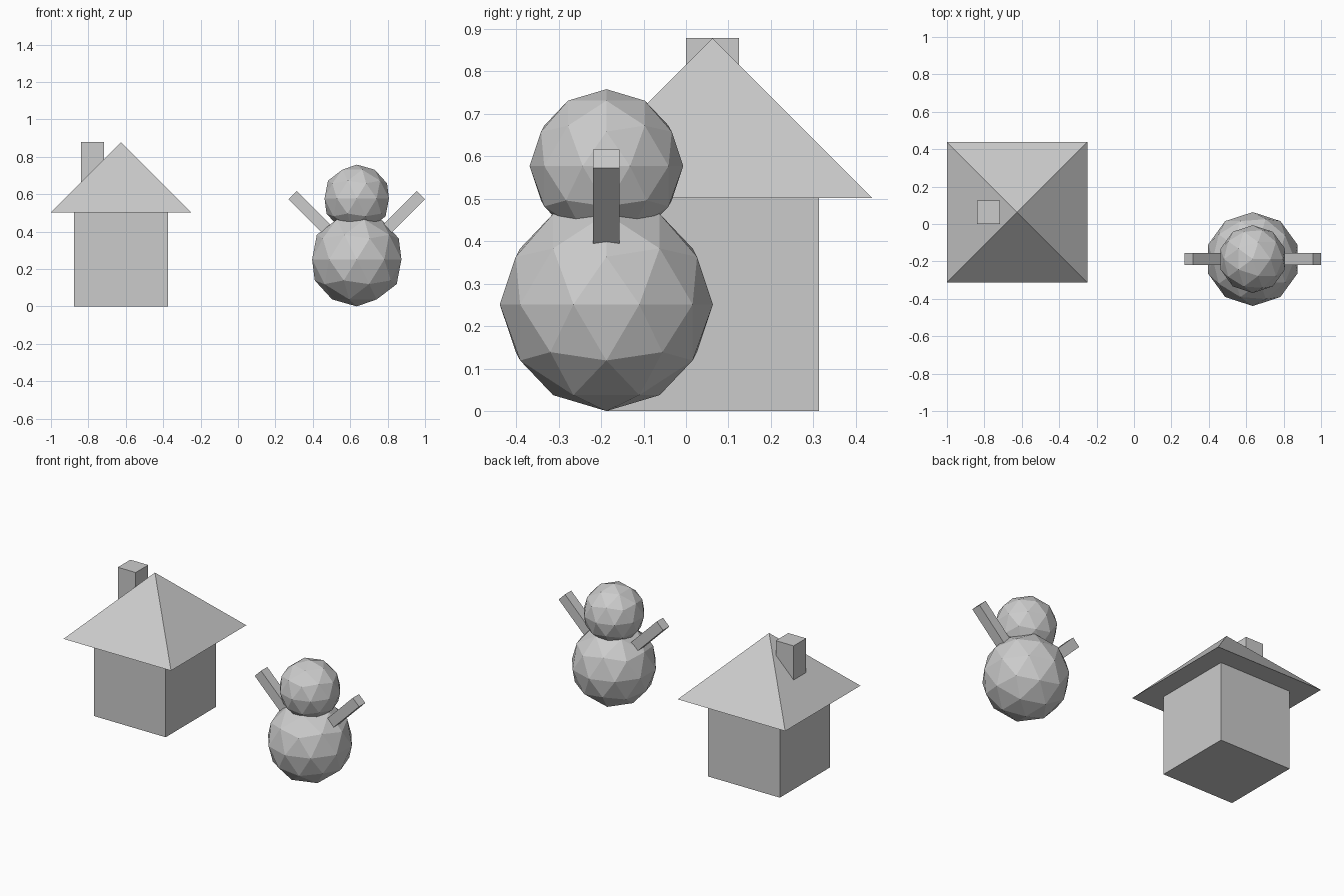
import bpy
from math import pi, sqrt, sin, cos

if "Cube" in bpy.data.objects:
    bpy.data.objects.remove(bpy.data.objects["Cube"])

HOUSE = (-0.625, 0.0625)
SNOW = (0.635, -0.1875)


def box(name, centre, size, tilt=0.0):
    bpy.ops.mesh.primitive_cube_add(size=1, location=centre, rotation=(0, tilt, 0))
    ob = bpy.context.object
    ob.name = name
    ob.scale = size
    return ob


def snowball(name, z, radius):
    bpy.ops.mesh.primitive_ico_sphere_add(subdivisions=2, radius=radius, location=(*SNOW, z))
    bpy.context.object.name = name


# House: walls, pyramid roof, chimney
wall, roof = 0.502, 0.752
box("house_walls", (*HOUSE, wall / 2), (wall, wall, wall))
bpy.ops.mesh.primitive_cone_add(vertices=4, radius1=roof / sqrt(2), radius2=0, depth=roof / 2,
                                location=(*HOUSE, wall + roof / 4), rotation=(0, 0, pi / 4))
bpy.context.object.name = "house_roof"
box("chimney", (-0.778, HOUSE[1], 0.753), (0.125, 0.125, 0.25))

# Snow figure: two low-poly balls
snowball("snow_body", 0.251, 0.251)
snowball("snow_head", 0.577, 0.181)

# Stick arms radiating from the body centre at 45 degrees
inner, outer = 0.16, 0.485
mid = (inner + outer) / 2
for side, label in ((-1, "left"), (1, "right")):
    box(f"{label}_arm",
        (SNOW[0] + side * mid * sin(pi / 4), SNOW[1], 0.251 + mid * cos(pi / 4)),
        (0.0625, 0.0625, outer - inner), side * pi / 4)
